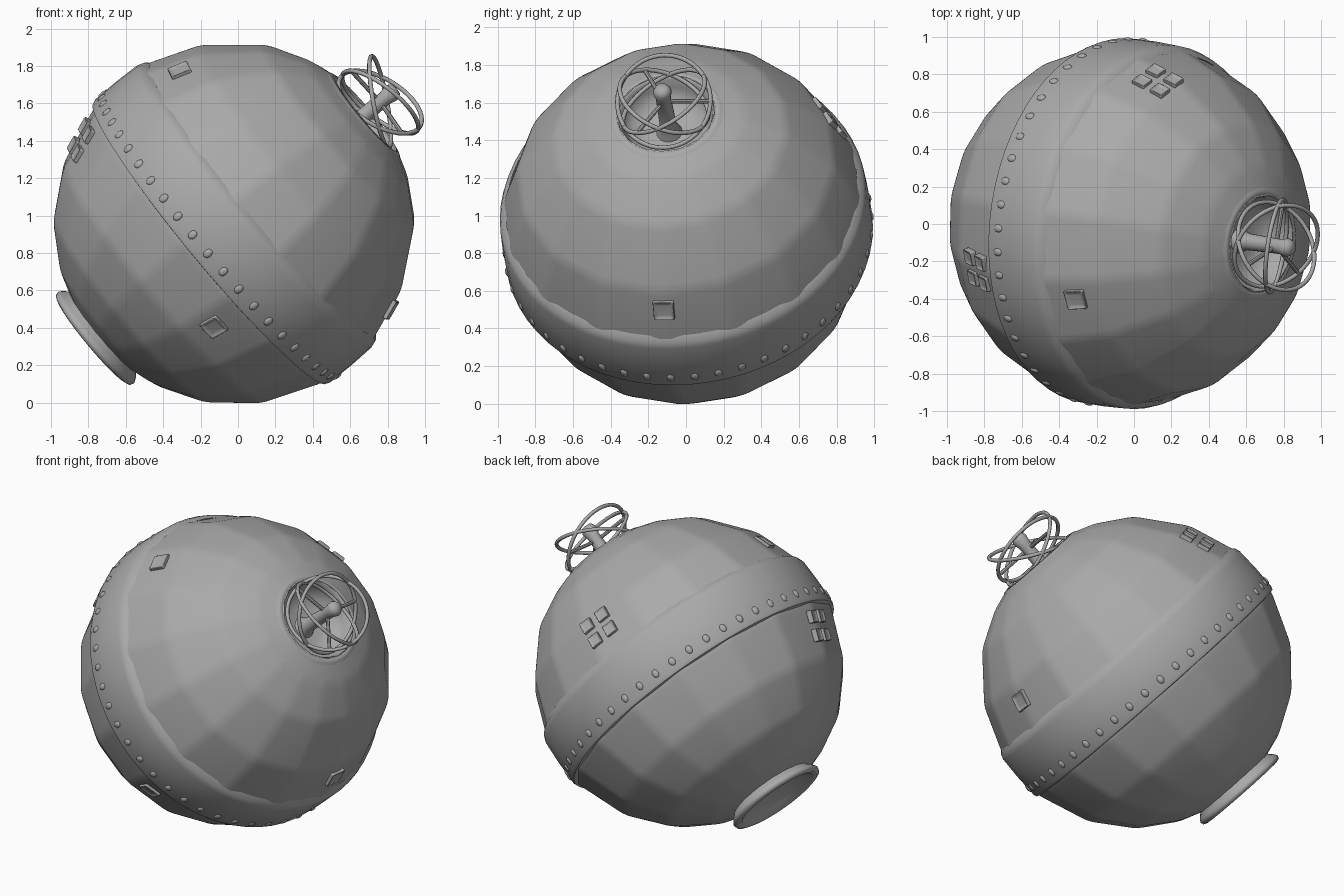
import bpy, bmesh, math
from mathutils import Matrix, Vector

cube = bpy.data.objects.get("Cube")
if cube:
    bpy.data.objects.remove(cube)

grey = bpy.data.materials.new("plain grey")
grey.use_nodes = True
grey.diffuse_color = (0.4, 0.4, 0.4, 1)
grey.node_tree.nodes["Principled BSDF"].inputs["Base Color"].default_value = (0.4, 0.4, 0.4, 1)

# Local z runs from the rear nozzle to the antenna mouth
AXIS = Vector((0.765, -0.115, 0.634)).normalized()
FRAME = Matrix.Translation((-0.02, 0, 0.96)) @ AXIS.to_track_quat('Z', 'Y').to_matrix().to_4x4()


def finish(name, bm, bevel=0, angle=35):
    bmesh.ops.recalc_face_normals(bm, faces=bm.faces)
    mesh = bpy.data.meshes.new(name)
    bm.to_mesh(mesh)
    bm.free()
    mesh.materials.append(grey)
    obj = bpy.data.objects.new(name, mesh)
    bpy.context.collection.objects.link(obj)
    obj.matrix_world = FRAME
    bpy.ops.object.select_all(action='DESELECT')
    obj.select_set(True)
    bpy.context.view_layer.objects.active = obj
    bpy.ops.object.shade_smooth_by_angle(angle=math.radians(angle))
    if bevel:
        mod = obj.modifiers.new("soft edges", 'BEVEL')
        mod.width, mod.segments = bevel, 3
        mod.limit_method = 'ANGLE'
        mod.angle_limit = math.radians(8)
    return obj


def lathe(name, profile, sides, bevel=0, angle=35):
    bm = bmesh.new()
    verts = [bm.verts.new((r, 0, z)) for r, z in profile]
    edges = [bm.edges.new(pair) for pair in zip(verts, verts[1:])]
    bmesh.ops.spin(bm, geom=verts + edges, cent=(0, 0, 0), axis=(0, 0, 1),
                   angle=math.tau, steps=sides)
    bmesh.ops.remove_doubles(bm, verts=bm.verts, dist=0.0005)
    return finish(name, bm, bevel, angle)


# Faceted hull with softened edges
hull = lathe("hull", [(0.26, 0.92), (0.42, 0.865), (0.63, 0.74), (0.855, 0.465),
                      (0.968, 0.16), (0.968, -0.17), (0.84, -0.5), (0.645, -0.73),
                      (0.42, -0.87), (0.24, -0.93)], 16, bevel=0.035)

# Raised belt round the middle
lathe("belt", [(0.94, 0.2), (0.968, 0.175), (0.98, 0.14), (0.985, 0),
               (0.983, -0.15), (0.975, -0.17), (0.94, -0.175)], 64)

# Antenna mouth: rounded lip and sunken dish
lathe("mouth_dish", [(0.32, 0.89), (0.29, 0.913), (0.265, 0.918), (0.248, 0.9),
                     (0.235, 0.85), (0.2, 0.79), (0.12, 0.765), (0, 0.76)], 48, angle=60)

# Rear nozzle: flared ring with a hollow bowl
lathe("nozzle", [(0.26, -0.88), (0.28, -0.92), (0.305, -0.945), (0.318, -0.965),
                 (0.312, -0.985), (0.29, -0.993), (0.265, -0.985), (0.24, -0.955),
                 (0.17, -0.925), (0, -0.91)], 48, angle=60)

# Antenna post
lathe("antenna_post", [(0.07, 0.76), (0.045, 0.82), (0.04, 1.05), (0.05, 1.1),
                       (0.035, 1.13), (0, 1.135)], 20, angle=60)

# Antenna cage: three tilted wire hoops
for i in range(3):
    curve = bpy.data.curves.new("antenna_hoop", 'CURVE')
    curve.dimensions = '3D'
    curve.bevel_depth, curve.bevel_resolution = 0.012, 2
    spline = curve.splines.new('POLY')
    spline.points.add(47)
    spline.use_cyclic_u = True
    tilt = Matrix.Rotation(i * math.tau / 3, 3, 'Z') @ Matrix.Rotation(math.radians(29), 3, 'X')
    for k, point in enumerate(spline.points):
        a = k * math.tau / 48
        p = tilt @ Vector((0.25 * math.cos(a), 0.25 * math.sin(a), 0))
        point.co = (p.x, p.y, p.z + 1.02, 1)
    curve.materials.append(grey)
    hoop = bpy.data.objects.new("antenna_hoop", curve)
    bpy.context.collection.objects.link(hoop)
    hoop.matrix_world = FRAME

# Spokes holding the hoops to the post
bm = bmesh.new()
for i in range(3):
    spin = Matrix.Rotation(i * math.tau / 3, 4, 'Z')
    place = spin @ Matrix.Translation((0.125, 0, 1.02)) @ Matrix.Rotation(math.pi / 2, 4, 'Y')
    bmesh.ops.create_cone(bm, segments=8, radius1=0.012, radius2=0.012, depth=0.25, matrix=place)
finish("antenna_spokes", bm)

# Row of rivets near the lower edge of the belt
bm = bmesh.new()
for i in range(48):
    place = (Matrix.Rotation(i * math.tau / 48, 4, 'Z') @ Matrix.Translation((0.98, 0, -0.1))
             @ Matrix.Diagonal((0.6, 1, 1.3, 1)))
    bmesh.ops.create_icosphere(bm, subdivisions=2, radius=0.022, matrix=place)
finish("rivets", bm, angle=60)

bpy.context.view_layer.update()


def plates(name, direction, offsets, size):
    """Raised square plates laid on the hull facet found along a world direction."""
    ray = FRAME.to_3x3().inverted() @ Vector(direction).normalized()
    hit, spot, normal, _ = hull.ray_cast(Vector(), ray)
    if normal.dot(ray) < 0:
        normal = -normal
    side = Vector((0, 0, 1)).cross(normal).normalized()
    basis = Matrix((side, normal.cross(side), normal)).transposed().to_4x4()
    bm = bmesh.new()
    for u in offsets:
        for v in offsets:
            place = Matrix.Translation(spot) @ basis @ Matrix.Translation((u, v, 0))
            made = bmesh.ops.create_cube(bm, size=1, matrix=place @ Matrix.Diagonal((size, size, 0.04, 1)))
            faces = {f for vert in made["verts"] for f in vert.link_faces}
            top = max(faces, key=lambda f: f.calc_center_median().dot(normal))
            bmesh.ops.inset_region(bm, faces=[top], thickness=size * 0.25, depth=-0.01)
    finish(name, bm, bevel=0.006)


# Single hatches and four-pane window groups
for d in ((0.85, -0.12, -0.47), (-0.11, -0.78, -0.56), (-0.29, -0.4, 0.81)):
    plates("hatch", d, (0,), 0.11)
for d in ((0.15, 0.78, 0.57), (-0.83, -0.25, 0.45)):
    plates("window_group", d, (-0.06, 0.06), 0.08)
